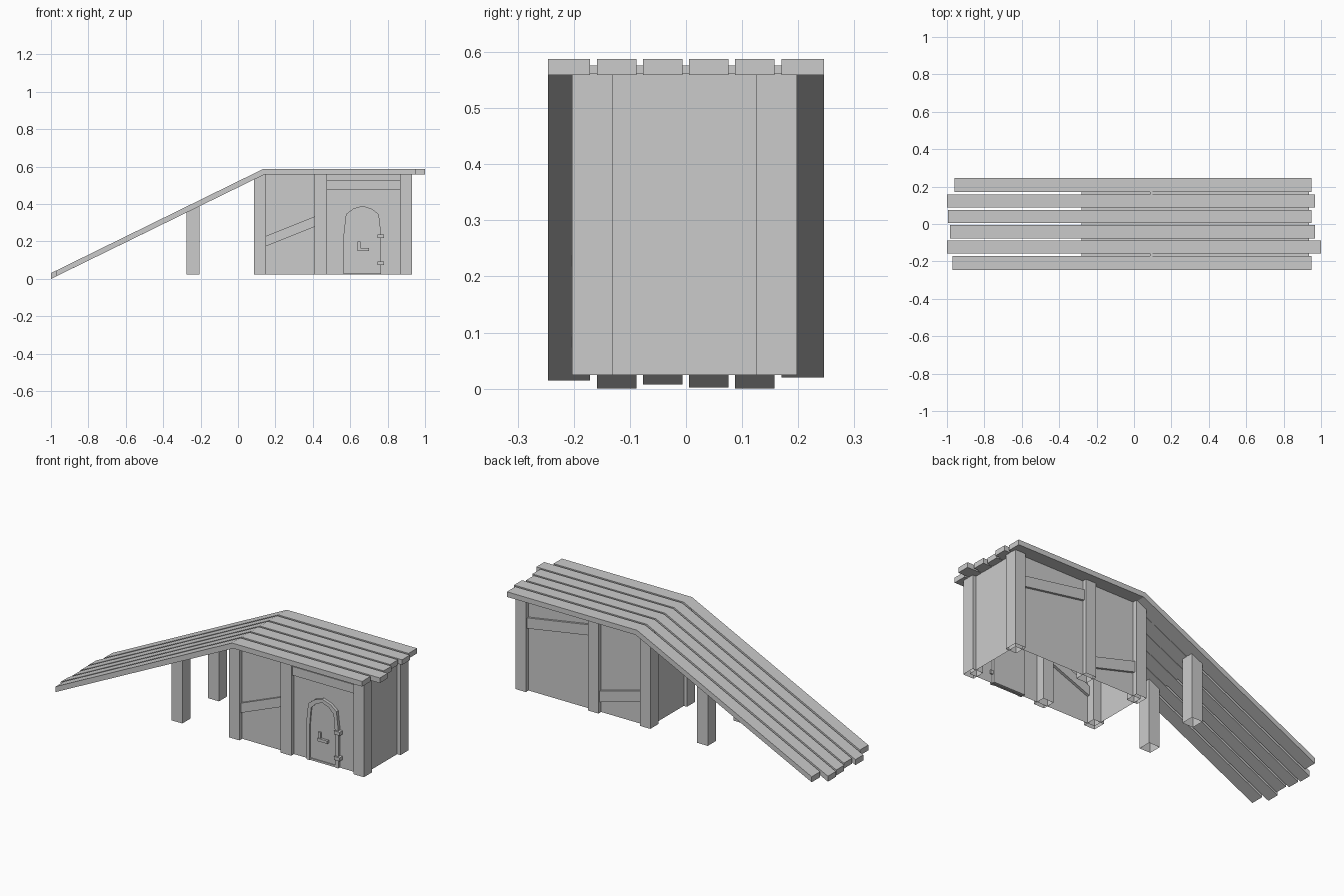
import bpy, bmesh

if "Cube" in bpy.data.objects:
    bpy.data.objects.remove(bpy.data.objects["Cube"])

KINK_X, TOP, THICK = 0.135, 0.588, 0.029
SLOPE = (TOP - 0.031) / (1 + KINK_X)


def ramp_top(x):
    return TOP - max(0, KINK_X - x) * SLOPE


def finish(name, bm, open_bottom=False):
    bmesh.ops.recalc_face_normals(bm, faces=bm.faces)
    if open_bottom:
        low = [f for f in bm.faces if f.normal.z < -0.9]
        bmesh.ops.delete(bm, geom=low, context='FACES')
    me = bpy.data.meshes.new(name)
    bm.to_mesh(me)
    bm.free()
    ob = bpy.data.objects.new(name, me)
    bpy.context.collection.objects.link(ob)
    return ob


def prism(name, outline, y0, y1, open_bottom=False):
    """Extrude an x-z outline from y0 to y1."""
    bm = bmesh.new()
    a = [bm.verts.new((x, y0, z)) for x, z in outline]
    b = [bm.verts.new((x, y1, z)) for x, z in outline]
    n = len(a)
    bm.faces.new(a)
    bm.faces.new(b[::-1])
    for i in range(n):
        j = (i + 1) % n
        bm.faces.new((a[i], b[i], b[j], a[j]))
    return finish(name, bm, open_bottom)


def box(name, x0, x1, y0, y1, z0, z1, open_bottom=False):
    return prism(name, [(x0, z0), (x1, z0), (x1, z1), (x0, z1)], y0, y1, open_bottom)


def bent(name, x0, x1, y0, y1, drop, thick):
    """Board following the ramp and the flat roof."""
    t = TOP - drop
    zl = ramp_top(x0) - drop
    prism(name, [(x0, zl), (KINK_X, t), (x1, t), (x1, t - thick),
                 (KINK_X + 0.008, t - thick), (x0, zl - thick - 0.002)], y0, y1)


# Roof planks with uneven ends
planks = [(-0.246, -0.171, -0.97, 0.95), (-0.159, -0.088, -1.0, 1.0),
          (-0.077, -0.006, -0.985, 0.967), (0.005, 0.076, -0.995, 0.95),
          (0.087, 0.158, -1.0, 0.967), (0.17, 0.246, -0.96, 0.95)]
for i, (y0, y1, x0, x1) in enumerate(planks):
    bent(f"roof_plank_{i + 1}", x0, x1, y0, y1, 0, THICK)

# Strips closing the plank gaps over the house
for i in range(5):
    bent(f"gap_strip_{i + 1}", -0.28, 0.935, planks[i][1] - 0.003,
         planks[i + 1][0] + 0.003, 0.012, 0.015)

# House posts and ramp posts on both sides
FLOOR, CEIL = 0.024, 0.562
for side, y0, y1 in (("front", -0.203, -0.13), ("back", 0.125, 0.198)):
    for label, x0 in (("left", 0.085), ("middle", 0.41), ("right", 0.865)):
        box(f"{side}_{label}_post", x0, x0 + 0.066, y0, y1, FLOOR, CEIL, True)
    xa, xb = -0.275, -0.207
    prism(f"{side}_ramp_post", [(xa, FLOOR), (xb, FLOOR), (xb, ramp_top(xb) - 0.025),
                                (xa, ramp_top(xa) - 0.025)], y0, y1, True)

# House walls, open underneath
box("house_walls", 0.105, 0.91, -0.178, 0.174, FLOOR, CEIL, True)


# Sloping and level braces between posts
def brace(name, x0, z0, x1, z1, y, h=0.055):
    prism(name, [(x0, z0), (x1, z1), (x1, z1 + h), (x0, z0 + h)], y - 0.014, y + 0.014)


brace("front_left_brace", 0.15, 0.175, 0.412, 0.28, -0.177)
brace("front_top_beam", 0.475, 0.475, 0.866, 0.475, -0.177, 0.05)
brace("back_left_brace", 0.15, 0.155, 0.412, 0.085, 0.173, 0.062)
brace("back_right_brace", 0.475, 0.445, 0.866, 0.38, 0.173, 0.06)

# Arched door and its raised frame
CX = 0.665
half = [(0.1, 0.026), (0.1, 0.24), (0.088, 0.345), (0.05, 0.375)]
outer = [(CX - x, z) for x, z in half] + [(CX, 0.391)] + [(CX + x, z) for x, z in half[::-1]]
inner = [(CX + (x - CX) * 0.8, z if z < 0.1 else z - 0.02) for x, z in outer]
prism("door_panel", inner, -0.187, -0.165)

bm = bmesh.new()
rings = [[bm.verts.new((x, y, z)) for x, z in pts]
         for pts, y in ((outer, -0.195), (inner, -0.195), (inner, -0.165), (outer, -0.165))]
for k in range(4):
    a, b = rings[k], rings[(k + 1) % 4]
    for i in range(len(outer) - 1):
        bm.faces.new((a[i], a[i + 1], b[i + 1], b[i]))
for e in (0, -1):
    bm.faces.new([r[e] for r in rings])
finish("door_frame", bm)
box("door_sill", 0.575, 0.755, -0.192, -0.165, 0.026, 0.037)

# Door latch and hinges
box("latch_plate", 0.64, 0.655, -0.196, -0.18, 0.15, 0.2)
box("latch_bar", 0.64, 0.7, -0.201, -0.18, 0.15, 0.166)
for label, z in (("lower", 0.083), ("upper", 0.228)):
    box(f"{label}_hinge", 0.745, 0.78, -0.204, -0.17, z - 0.01, z + 0.01)
